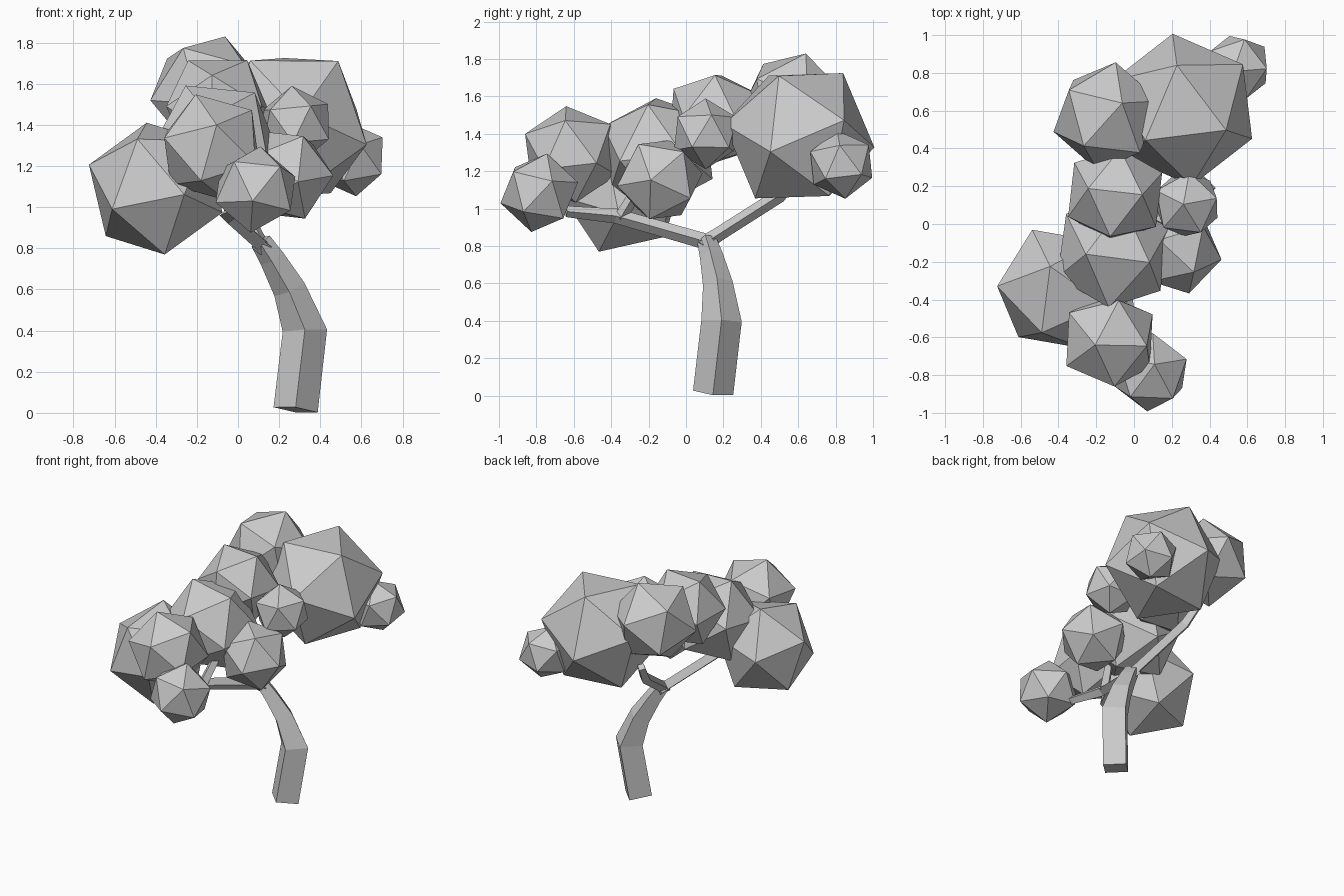
import bpy, bmesh
from mathutils import Vector, Matrix

if "Cube" in bpy.data.objects:
    bpy.data.objects.remove(bpy.data.objects["Cube"])


def frame(a, b):
    # orthonormal frame built symmetrically from two neighbouring directions
    a, b = Vector(a).normalized(), Vector(b).normalized()
    e1, e2 = (a + b).normalized(), (a - b).normalized()
    return Matrix((e1, e2, e1.cross(e2))).transposed()


def finish(bm, name):
    bmesh.ops.recalc_face_normals(bm, faces=bm.faces)
    me = bpy.data.meshes.new(name)
    bm.to_mesh(me)
    bm.free()
    ob = bpy.data.objects.new(name, me)
    bpy.context.collection.objects.link(ob)
    return ob


def clump(name, centre, r, d1, d2):
    # 20-sided leaf clump turned so two adjacent corners point along d1 and d2
    bm = bmesh.new()
    bmesh.ops.create_icosphere(bm, subdivisions=1, radius=r)
    bm.verts.ensure_lookup_table()
    v = bm.verts[0]
    w = v.link_edges[0].other_vert(v)
    rot = frame(d1, d2) @ frame(v.co, w.co).transposed()
    for p in bm.verts:
        p.co = rot @ p.co + Vector(centre)
    return finish(bm, name)


def limb(name, path):
    # four-sided tapering tube along (x, y, z, radius) points
    pts = [Vector(p[:3]) for p in path]
    bm = bmesh.new()
    rings = []
    for i, p in enumerate(pts):
        d = (pts[min(i + 1, len(pts) - 1)] - pts[max(i - 1, 0)]).normalized()
        u = Vector((1, 0, 0))
        u = (u - d * u.dot(d)).normalized()
        v = d.cross(u)
        r = path[i][3]
        rings.append([bm.verts.new(p + k * r) for k in (u, v, -u, -v)])
    for a, b in zip(rings, rings[1:]):
        for k in range(4):
            j = (k + 1) % 4
            bm.faces.new((a[k], a[j], b[j], b[k]))
    bm.faces.new(rings[0])
    bm.faces.new(rings[-1])
    return finish(bm, name)


# Trunk and branches
limb("trunk", [(.28, .145, .015, .108), (.325, .19, .40, .108), (.25, .17, .60, .08),
               (.165, .135, .75, .062), (.11, .11, .835, .052)])
limb("back_branch", [(.12, .08, .80, .045), (.09, .17, .86, .038),
                     (-.02, .50, 1.07, .038), (-.06, .60, 1.2, .03)])
limb("front_branch", [(.12, .15, .81, .045), (.085, .05, .84, .042),
                      (-.05, -.37, .96, .04), (0, -.64, .985, .03)])
limb("twig", [(-.04, -.35, .95, .036), (.0, -.25, 1.12, .03)])

# Leaf clumps: centre, radius, two adjacent corner directions
clumps = {
    "back_clump": ((.255, .605, 1.39), .41, (.215, -.08, .33), (-.005, .215, .35)),
    "top_clump": ((-.145, .57, 1.555), .295, (.11, .1, .29), (-.15, -.19, .22)),
    "upper_clump": ((-.1, .155, 1.48), .275, (.15, 0, .24), (-.13, .03, .21)),
    "middle_clump": ((-.11, -.15, 1.3), .325, (-.15, -.01, .3), (.18, -.05, .24)),
    "left_clump": ((-.40, -.345, 1.09), .345, (-.03, .12, .315), (-.315, .01, .1)),
    "front_clump": ((-.13, -.615, 1.29), .27, (-.08, -.01, .26), (.03, -.235, .09)),
    "low_front_clump": ((.085, -.785, 1.085), .215, (-.01, -.2, -.06), (-.12, -.14, .16)),
    "high_right_clump": ((.28, .105, 1.4), .19, (-.015, 0, .19), (.15, .03, .1)),
    "low_right_clump": ((.23, -.14, 1.155), .238, (.2, -.05, -.01), (.13, .14, .16)),
    "back_right_clump": ((.55, .83, 1.235), .185, (.17, 0, .12), (.05, .17, .13)),
}
for name, spec in clumps.items():
    clump(name, *spec)
